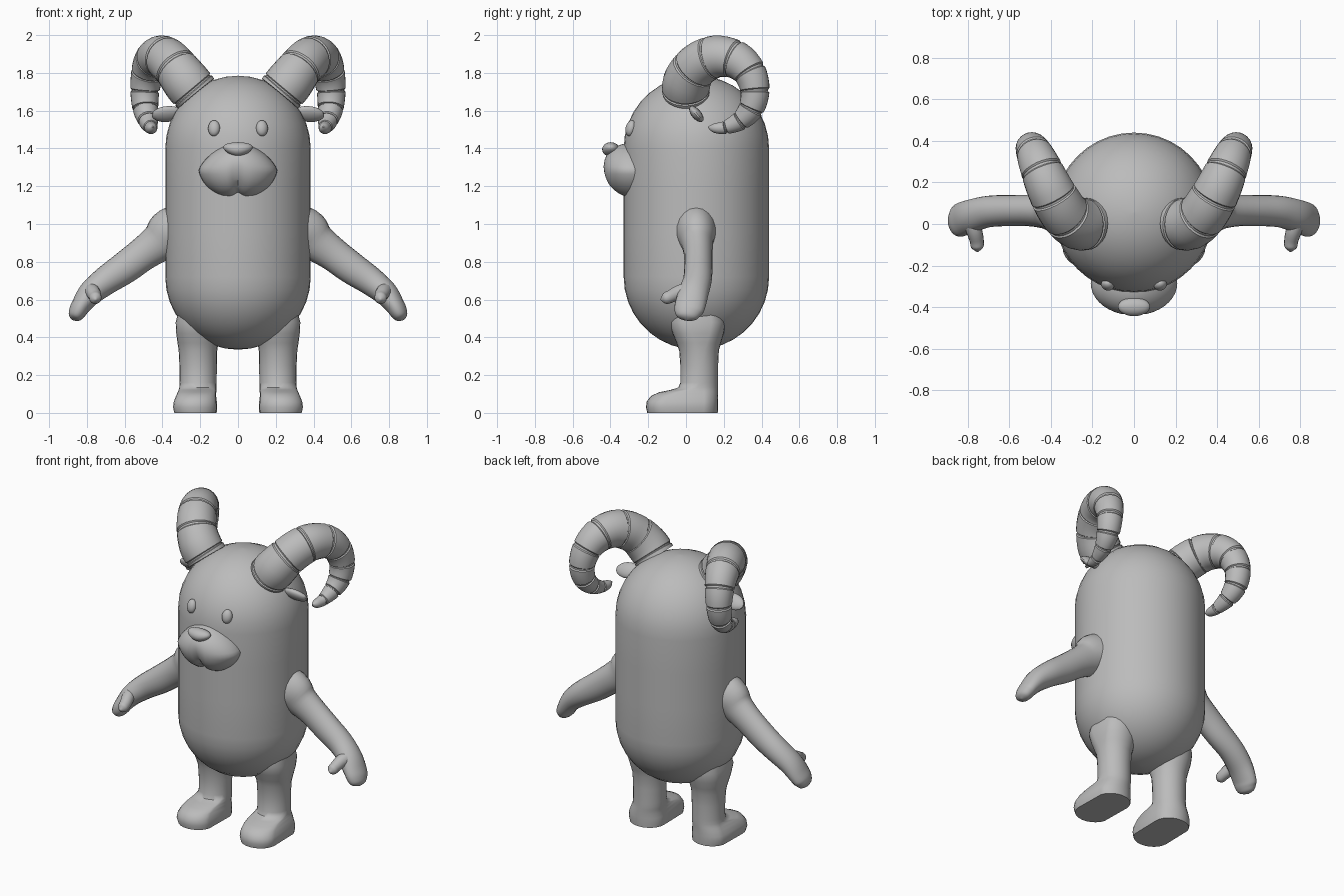
import bpy, bmesh, math
from mathutils import Vector, Matrix

if "Cube" in bpy.data.objects:
    bpy.data.objects.remove(bpy.data.objects["Cube"])

fur = bpy.data.materials.new("plain grey")
fur.diffuse_color = (0.5, 0.5, 0.5, 1)
fur.use_nodes = True
fur.node_tree.nodes["Principled BSDF"].inputs["Base Color"].default_value = fur.diffuse_color


def finish(name, bm, mirror=False, angle=40):
    """Turn a bmesh into a smooth shaded object, mirrored across x if asked."""
    bmesh.ops.recalc_face_normals(bm, faces=bm.faces)
    me = bpy.data.meshes.new(name)
    bm.to_mesh(me)
    bm.free()
    me.materials.append(fur)
    ob = bpy.data.objects.new(name, me)
    bpy.context.collection.objects.link(ob)
    bpy.ops.object.select_all(action='DESELECT')
    ob.select_set(True)
    bpy.context.view_layer.objects.active = ob
    bpy.ops.object.shade_smooth_by_angle(angle=math.radians(angle))
    if mirror:
        m = ob.modifiers.new("mirror", 'MIRROR')
        m.use_mirror_merge = False
    return ob


def loft(rings):
    """Skin a list of equal sized point rings and cap both ends."""
    bm = bmesh.new()
    vs = [[bm.verts.new(p) for p in r] for r in rings]
    n = len(vs[0])
    for a, b in zip(vs, vs[1:]):
        for i in range(n):
            j = (i + 1) % n
            bm.faces.new((a[i], a[j], b[j], b[i]))
    bm.faces.new(vs[0][::-1])
    bm.faces.new(vs[-1])
    return bm


def spline(pts, t):
    """Catmull-Rom point at t on a list of equal length tuples."""
    last = len(pts) - 1
    t = max(0, min(last, t))
    i = min(int(t), last - 1)
    f = t - i
    a, b, c, d = (pts[max(0, min(last, i + k))] for k in (-1, 0, 1, 2))
    return [0.5 * (2 * q + (r - p) * f + (2 * p - 5 * q + 4 * r - s) * f * f
                   + (3 * q - p - 3 * r + s) * f ** 3) for p, q, r, s in zip(a, b, c, d)]


def tube(pts, ts, n, shrink=None):
    """Tube along (x, y, z, depth radius, other radius) points."""
    rings, side = [], Vector((0, 1, 0))
    for t in ts:
        p = spline(pts, t)
        tan = (Vector(spline(pts, t + .02)[:3]) - Vector(spline(pts, t - .02)[:3])).normalized()
        side = (side - tan * side.dot(tan)).normalized()
        up = tan.cross(side)
        cut = shrink(t) if shrink else 0
        ra, rb = (max(.003, r - cut) for r in p[3:5])
        rings.append([Vector(p[:3]) + side * ra * math.cos(u) + up * rb * math.sin(u)
                      for u in (2 * math.pi * i / n for i in range(n))])
    return loft(rings)


def steps(pts, k=4):
    return [i / k for i in range((len(pts) - 1) * k + 1)]


def ball(loc, size, rot=(0, 0, 0), seg=24, rows=14):
    bm = bmesh.new()
    bmesh.ops.create_uvsphere(bm, u_segments=seg, v_segments=rows, radius=1)
    m = Matrix.Translation(loc)
    for ang, ax in zip(rot, 'XYZ'):
        m = m @ Matrix.Rotation(math.radians(ang), 4, ax)
    bm.transform(m @ Matrix.Diagonal((*size, 1)))
    return bm


# body: a tall capsule holding head and torso
R, CY = 0.385, 0.055
prof = [(R * math.sin(a), .72 - R * math.cos(a)) for a in (math.pi / 2 * i / 9 for i in range(10))]
prof += [(R, .95), (R, 1.18)]
prof += [(R * math.cos(a), 1.4 + R * math.sin(a)) for a in (math.pi / 2 * i / 9 for i in range(10))]
N = 40
finish("body", loft([[(max(r, .002) * math.cos(2 * math.pi * i / N),
                       CY + max(r, .002) * math.sin(2 * math.pi * i / N), z) for i in range(N)]
                     for r, z in prof]))

# legs with feet: (z, centre x, half width, front y, back y)
leg = [(0, .225, .112, -.205, .168), (.03, .227, .117, -.212, .17), (.06, .226, .114, -.208, .17),
       (.09, .222, .106, -.185, .17), (.11, .217, .102, -.14, .17), (.122, .214, .1, -.08, .17),
       (.135, .212, .099, -.04, .17), (.16, .211, .098, -.028, .17), (.25, .211, .099, -.03, .17),
       (.33, .212, .102, -.036, .174), (.37, .212, .108, -.05, .185), (.42, .213, .114, -.07, .2),
       (.48, .21, .12, -.09, .21), (.56, .2, .11, -.08, .2)]
rings = []
for z, cx, hw, y0, y1 in leg:
    ring = []
    for i in range(24):
        u = 2 * math.pi * i / 24
        c, s = math.cos(u), math.sin(u)
        back, front = y1 - .1, y0 + .1      # stadium outline, long in y
        mid = back if s > 0 else min(front, back)
        ring.append((cx + hw * c, mid + .1 * s, z))
    rings.append(ring)
finish("leg", loft(rings), mirror=True, angle=50)

# arms and hands
arm = [(.28, .05, .955, .13, .17), (.36, .055, .945, .105, .138), (.42, .06, .9, .085, .105),
       (.5, .065, .843, .076, .09), (.6, .065, .768, .075, .085), (.7, .06, .7, .076, .076),
       (.78, .04, .635, .08, .066), (.83, .022, .57, .082, .052), (.851, .012, .533, .074, .046),
       (.866, .008, .503, .05, .032), (.872, .006, .49, .005, .004)]
finish("arm", tube(arm, steps(arm), 20), mirror=True, angle=60)
thumb = [(.79, .03, .65, .04, .045), (.77, -.03, .64, .038, .04), (.757, -.08, .617, .034, .034),
         (.755, -.112, .605, .029, .03), (.754, -.134, .6, .004, .004)]
finish("thumb", tube(thumb, steps(thumb), 14), mirror=True, angle=60)

# curled horns with ring grooves
path = [(.222, 0, 1.69, .125), (.27, .003, 1.748, .127), (.325, .04, 1.82, .119),
        (.37, .105, 1.868, .116), (.41, .18, 1.888, .11), (.45, .272, 1.865, .1),
        (.478, .338, 1.8, .088), (.493, .365, 1.705, .077), (.49, .345, 1.612, .068),
        (.476, .288, 1.548, .053), (.462, .21, 1.512, .036), (.455, .15, 1.508, .025),
        (.452, .118, 1.514, .004)]
horn = [p + p[3:] for p in path]
grooves = (.45, 2, 3.4, 4.8, 6, 7, 8, 9, 10)
ts = [t for t in steps(horn) if all(abs(t - g) > .12 for g in grooves)]
ts = sorted(ts + [g + d for g in grooves for d in (-.09, -.04, .04, .09)])
finish("horn", tube(horn, ts, 24, lambda t: .007 * any(abs(t - g) < .06 for g in grooves)),
       mirror=True, angle=35)

# ears and eyes
finish("ear", ball((.375, .055, 1.582), (.083, .026, .05), (40, 8, 0), 18, 10), mirror=True)
finish("eye", ball((.127, -.293, 1.507), (.032, .026, .043), (-14, 0, 18), 18, 12), mirror=True)

# muzzle: flattened ball, narrow on top, with a cleft between the cheeks
bm = ball((0, 0, 0), (1, 1, 1), (0, 0, 0), 40, 24)
for v in bm.verts:
    x, y, z = v.co
    cleft = math.exp(-(x / .13) ** 2) * max(0, min(1, .45 - z))
    wide = 1 + .12 * (1 - abs(z)) - .16 * max(0, z)
    low = 1 + .1 * min(1, abs(x) * 2) if z < 0 else 1
    v.co = (x * .186 * wide, -.285 + y * (.155 - .03 * cleft) - .01 * z,
            1.285 + z * .143 * low + .012 * cleft)
finish("muzzle", bm, angle=60)

# nose: rounded triangle
bm = ball((0, 0, 0), (1, 1, 1), (0, 0, 0), 24, 14)
for v in bm.verts:
    x, y, z = v.co
    v.co = (x * .074 * (1 + .35 * z), -.398 + y * .046, 1.395 + z * .038)
finish("nose", bm, angle=60)
